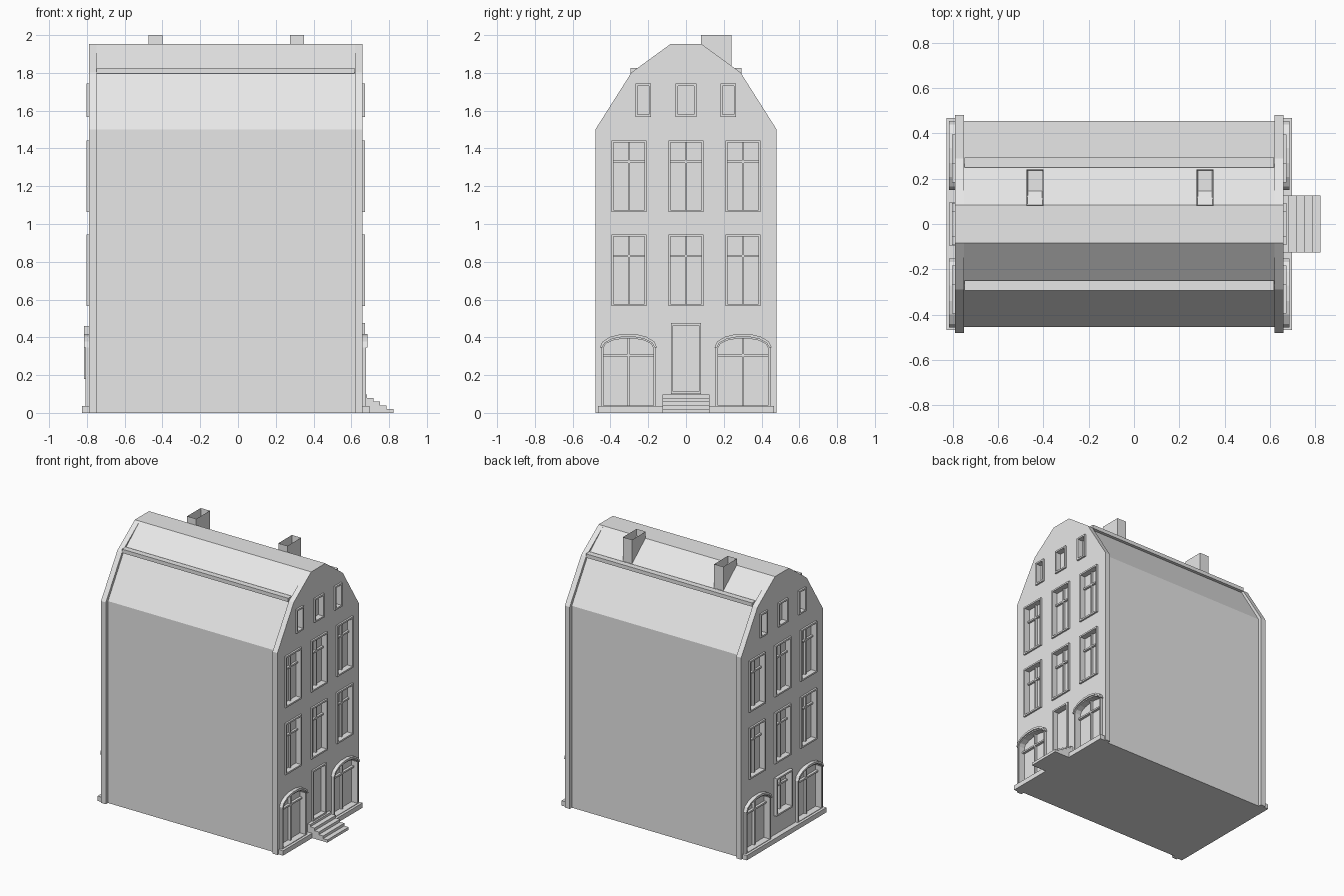
import bpy, bmesh, math

if "Cube" in bpy.data.objects:
    bpy.data.objects.remove(bpy.data.objects["Cube"], do_unlink=True)

grey = bpy.data.materials.new("plain_light_grey")
grey.use_nodes = True
grey.diffuse_color = (0.8, 0.8, 0.8, 1)
grey.node_tree.nodes["Principled BSDF"].inputs["Base Color"].default_value = (0.8, 0.8, 0.8, 1)

MID, HALF = -0.065, 0.725      # centre of the house and distance to each gable face


def finish(bm, name):
    bmesh.ops.recalc_face_normals(bm, faces=bm.faces)
    mesh = bpy.data.meshes.new(name)
    bm.to_mesh(mesh)
    bm.free()
    mesh.materials.append(grey)
    ob = bpy.data.objects.new(name, mesh)
    bpy.context.collection.objects.link(ob)
    return ob


def add_prism(bm, outline, x0, x1):
    """Extrude a (y, z) outline along x."""
    a = [bm.verts.new((x0, y, z)) for y, z in outline]
    b = [bm.verts.new((x1, y, z)) for y, z in outline]
    bm.faces.new(a)
    bm.faces.new(b)
    for i in range(len(a)):
        j = (i + 1) % len(a)
        bm.faces.new((a[i], a[j], b[j], b[i]))


def add_ring(bm, outer, inner, x0, x1):
    """Frame between two matching outlines."""
    loops = [[bm.verts.new((x, y, z)) for y, z in o]
             for o, x in ((outer, x0), (outer, x1), (inner, x1), (inner, x0))]
    n = len(outer)
    for k in range(4):
        p, q = loops[k], loops[(k + 1) % 4]
        for i in range(n):
            j = (i + 1) % n
            bm.faces.new((p[i], p[j], q[j], q[i]))


def prism(name, outline, x0, x1):
    bm = bmesh.new()
    add_prism(bm, outline, x0, x1)
    return finish(bm, name)


def rect(y0, y1, z0, z1):
    return [(y0, z0), (y1, z0), (y1, z1), (y0, z1)]


def arc(y, half, spring, rise, n=7):
    return [(y + half * math.cos(math.pi * i / n), spring + rise * math.sin(math.pi * i / n))
            for i in range(n + 1)]


def arch(y, half, z0, spring, rise):
    return [(y - half, z0), (y + half, z0)] + arc(y, half, spring, rise)


def gambrel(eave_y, knee_y, knee_z):
    right = [(eave_y, 0), (eave_y, 1.5), (knee_y, knee_z), (0.083, 1.952)]
    return right + [(-y, z) for y, z in reversed(right)]


# Main body and roof
prism("house_body", gambrel(0.455, 0.272, 1.795), MID - 0.69, MID + 0.69)

# Gutters along the roof break
for s, side in ((-1, "front"), (1, "back")):
    prism(side + "_gutter", rect(*sorted((s * 0.25, s * 0.293)), 1.797, 1.825),
          MID - 0.683, MID + 0.683)

# Hollow chimneys
for side, x in (("left", 0.313), ("right", -0.437)):
    bm = bmesh.new()
    bmesh.ops.create_cube(bm, size=1)
    for v in bm.verts:
        v.co = (x + v.co.x * 0.075, 0.16 + v.co.y * 0.16, 1.88 + v.co.z * 0.24)
    top = max(bm.faces, key=lambda f: f.calc_center_median().z)
    bmesh.ops.inset_individual(bm, faces=[top], thickness=0.01)
    bmesh.ops.translate(bm, verts=top.verts, vec=(0, 0, -0.1))
    finish(bm, side + "_chimney")

# Window layout: (centre y, half width, bottom, top)
small = [(y, w, 1.567, 1.743) for y, w in ((-0.226, 0.042), (0, 0.055), (0.224, 0.042))]
tall = [(y, 0.093, z, z + 0.38) for z in (0.565, 1.063) for y in (-0.302, 0, 0.302)]
ARCHES = (-0.305, 0.302)
SPRING = 0.345


def facade(s, side):
    def X(d):
        return MID + s * (HALF + d)

    middle = (0, 0.08, 0.1, 0.475) if s > 0 else (0, 0.095, 0.18, 0.46)
    openings = small + tall + [middle]

    # Gable wall with openings cut to a shallow depth
    wall = prism(side + "_gable_wall", gambrel(0.48, 0.288, 1.803), X(-0.04), X(0))
    bm = bmesh.new()
    for y, w, z0, z1 in openings:
        add_prism(bm, rect(y - w + 0.008, y + w - 0.008, z0 + 0.008, z1 - 0.008), X(-0.03), X(0.1))
    for y in ARCHES:
        add_prism(bm, arch(y, 0.14, 0.036, SPRING, 0.057), X(-0.03), X(0.1))
    cutter = finish(bm, side + "_cutter")
    cutter.hide_render = True
    mod = wall.modifiers.new("openings", "BOOLEAN")
    mod.object = cutter
    mod.operation = "DIFFERENCE"
    mod.solver = "EXACT"
    bpy.context.view_layer.objects.active = wall
    bpy.ops.object.modifier_apply(modifier=mod.name)
    bpy.data.objects.remove(cutter, do_unlink=True)

    # Rectangular frames
    bm = bmesh.new()
    for y, w, z0, z1 in openings:
        t = 0.012
        d = 0.025 if z0 == 0.18 else 0.013
        add_ring(bm, rect(y - w, y + w, z0, z1),
                 rect(y - w + t, y + w - t, z0 + t, z1 - t), X(-0.03), X(d))
    finish(bm, side + "_window_frames")

    # Glazing bars
    bm = bmesh.new()
    bars = tall + ([middle] if s < 0 else [])
    for y, w, z0, z1 in bars:
        zt = z0 + 0.7 * (z1 - z0)
        add_prism(bm, rect(y - 0.006, y + 0.006, z0, z1), X(-0.032), X(-0.015))
        add_prism(bm, rect(y - w + 0.008, y + w - 0.008, zt - 0.006, zt + 0.006), X(-0.032), X(-0.014))
    finish(bm, side + "_glazing_bars")

    # Arched shop windows with hoods
    for y, hand in zip(ARCHES, ("near", "far")):
        bm = bmesh.new()
        add_ring(bm, arch(y, 0.145, 0.035, SPRING, 0.065),
                 arch(y, 0.132, 0.04, SPRING, 0.05), X(-0.03), X(0.018))
        add_prism(bm, rect(y - 0.006, y + 0.006, 0.03, 0.393), X(-0.032), X(-0.012))
        add_prism(bm, rect(y - 0.135, y + 0.135, 0.299, 0.311), X(-0.032), X(-0.011))
        finish(bm, f"{side}_{hand}_arched_window")
        band = arc(y, 0.152, SPRING, 0.075) + arc(y, 0.139, SPRING, 0.059)[::-1]
        prism(f"{side}_{hand}_arch_hood", band, X(-0.01), X(0.026))

    # Plinth
    prism(side + "_plinth", rect(-0.467, 0.467, 0, 0.036), X(-0.03), X(0.037))


facade(1, "entrance")
facade(-1, "garden")

# Entrance door and steps
prism("door", rect(-0.07, 0.07, 0.1, 0.455), 0.625, 0.636)
prism("door_sill", rect(-0.125, 0.125, 0, 0.097), 0.64, 0.682)
for i in range(4):
    prism(f"step_{i + 1}", rect(-0.125, 0.125, 0, 0.02 * (i + 1)), 0.64, 0.822 - 0.035 * i)
